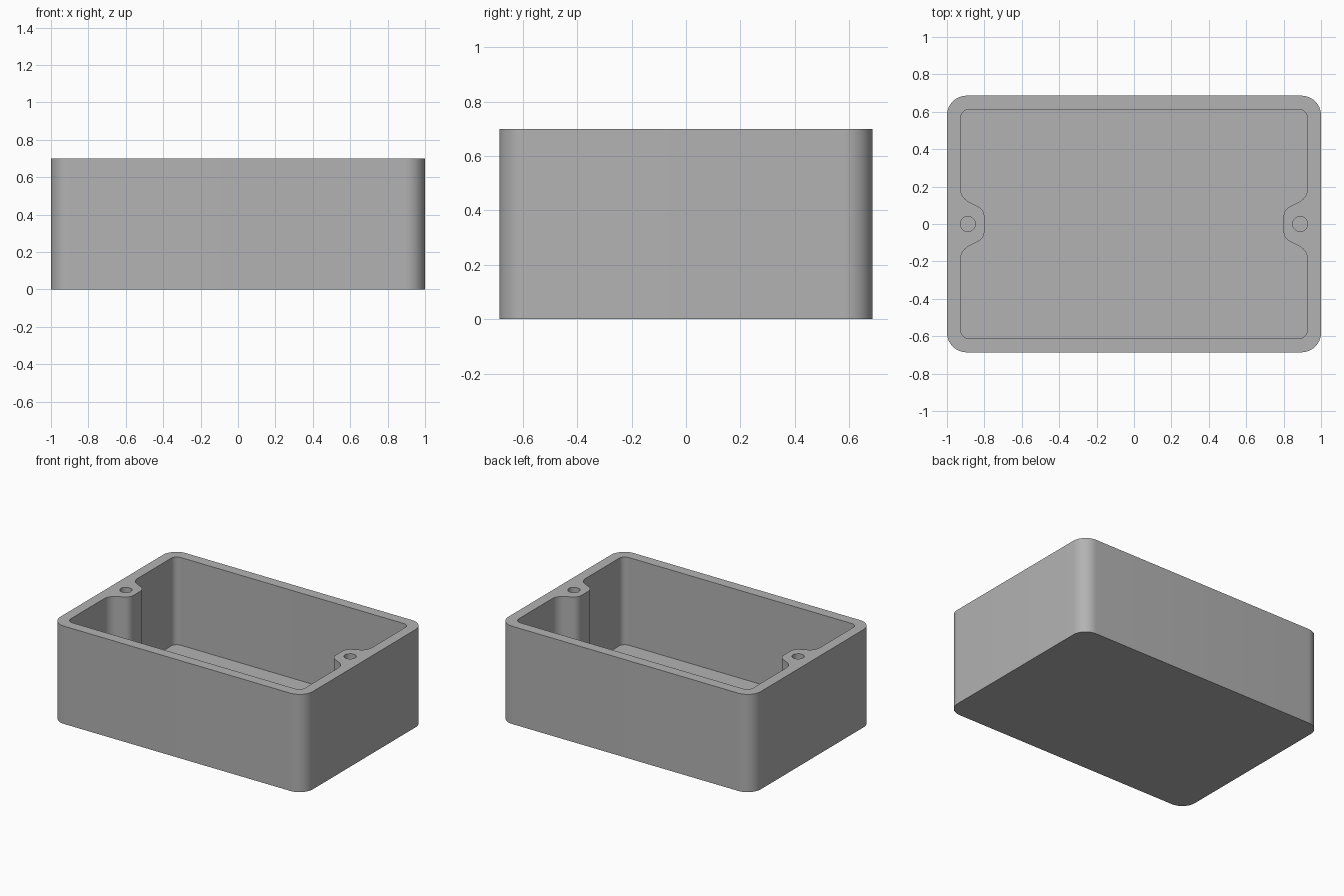
import bpy
import bmesh
from math import cos, sin, radians

# Overall sizes
HALF_X, HALF_Y, HEIGHT = 1.0, 0.686, 0.70
IN_X, IN_Y, FLOOR = 0.927, 0.612, 0.072
OUTER_R, INNER_R = 0.105, 0.045
BOSS_X, BOSS_FLAT, BOSS_TOP = 0.80, 0.04, 0.19   # boss face, half flat, blend start
HOLE_X, HOLE_R, HOLE_END = 0.888, 0.04, 0.15

cube = bpy.data.objects.get("Cube")
if cube:
    bpy.data.objects.remove(cube, do_unlink=True)

grey = bpy.data.materials.new("plain grey")
grey.use_nodes = True
colour = (0.45, 0.45, 0.45, 1.0)
grey.diffuse_color = colour
grey.node_tree.nodes["Principled BSDF"].inputs["Base Color"].default_value = colour


def arc(cx, cy, r, start, end, steps=12):
    """Points along an arc, angles in degrees."""
    angles = [radians(start + (end - start) * i / steps) for i in range(steps + 1)]
    return [(cx + r * cos(a), cy + r * sin(a)) for a in angles]


def four_way(quarter):
    """Mirror a quarter outline, running from +x to +y, into a closed loop."""
    half = quarter + [(-x, y) for x, y in reversed(quarter)]
    return half + [(-x, -y) for x, y in half]


def prism(name, outline, bottom, top):
    """Extrude a closed outline upward into a solid."""
    bm = bmesh.new()
    face = bm.faces.new([bm.verts.new((x, y, bottom)) for x, y in outline])
    grown = bmesh.ops.extrude_face_region(bm, geom=[face])["geom"]
    verts = [v for v in grown if isinstance(v, bmesh.types.BMVert)]
    bmesh.ops.translate(bm, verts=verts, vec=(0, 0, top - bottom))
    bmesh.ops.recalc_face_normals(bm, faces=bm.faces)
    mesh = bpy.data.meshes.new(name)
    bm.to_mesh(mesh)
    bm.free()
    mesh.materials.append(grey)
    obj = bpy.data.objects.new(name, mesh)
    bpy.context.collection.objects.link(obj)
    return obj


# Rounded outer block
box = prism("box_body", four_way(arc(HALF_X - OUTER_R, HALF_Y - OUTER_R, OUTER_R, 0, 90)),
            0, HEIGHT)

# Cavity outline: screw boss nose, blend into the side wall, rounded corner
nose_r, blend_r, sweep = 0.06, 0.08, 65
quarter = (arc(BOSS_X + nose_r, BOSS_FLAT, nose_r, 180, 180 - sweep)
           + arc(IN_X - blend_r, BOSS_TOP, blend_r, -sweep, 0)
           + arc(IN_X - INNER_R, IN_Y - INNER_R, INNER_R, 0, 90))
cutters = [prism("cavity_cutter", four_way(quarter), FLOOR, HEIGHT + 0.1)]

# Screw holes in both bosses
for side, label in ((1, "left"), (-1, "right")):
    circle = arc(side * HOLE_X, 0, HOLE_R, 0, 360, 32)[:-1]
    cutters.append(prism(label + "_hole_cutter", circle, HOLE_END, HEIGHT + 0.1))

# Cut everything out, then drop the cutters
bpy.context.view_layer.objects.active = box
box.select_set(True)
for cutter in cutters:
    cutter.hide_render = True
    mod = box.modifiers.new("cut", "BOOLEAN")
    mod.operation = "DIFFERENCE"
    mod.solver = "EXACT"
    mod.object = cutter
    bpy.ops.object.modifier_apply(modifier=mod.name)
    bpy.data.objects.remove(cutter, do_unlink=True)

# Smooth rounded corners, crisp rims
bpy.ops.object.shade_smooth_by_angle(angle=radians(30))
